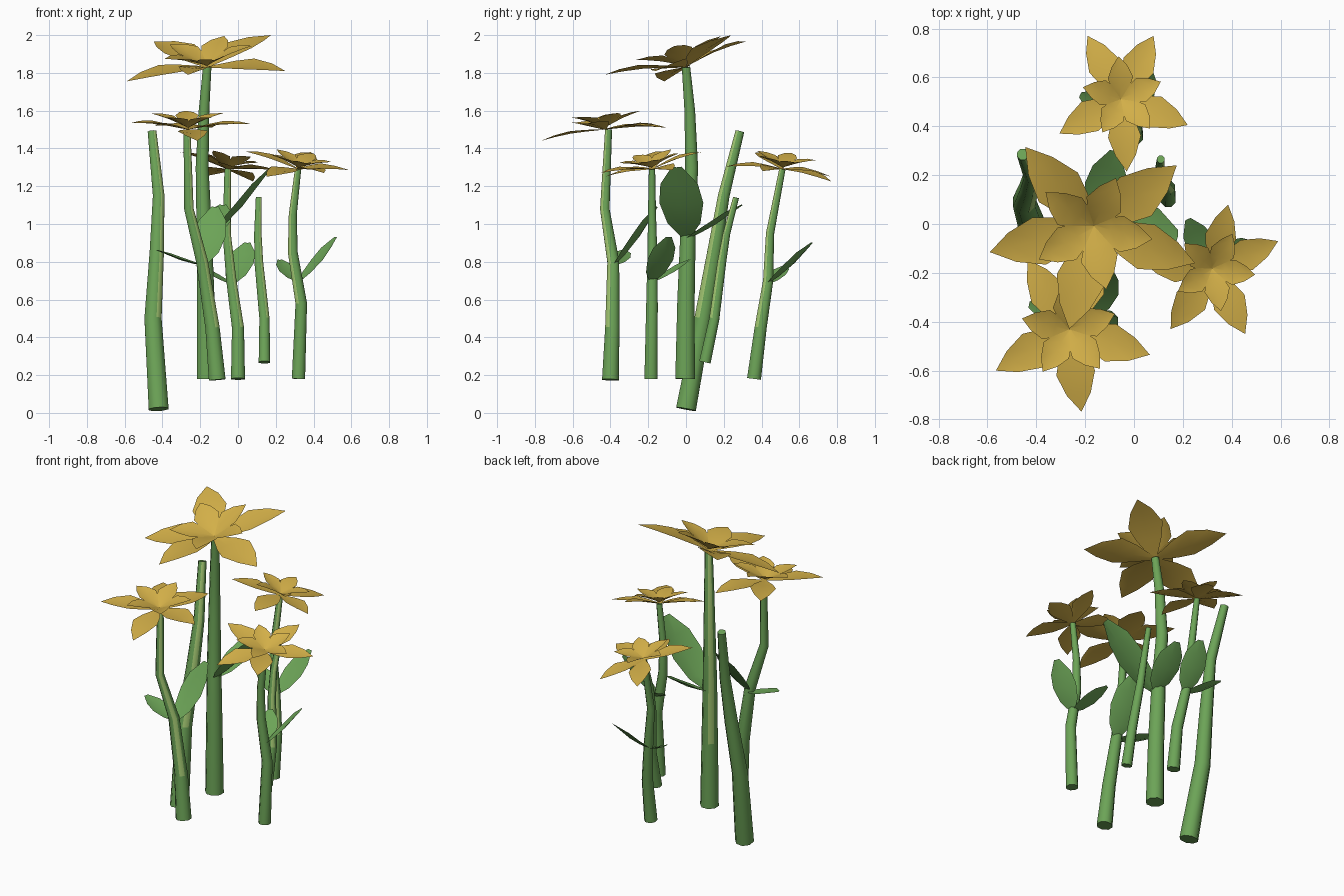
import bpy, bmesh, math
from mathutils import Vector as V

if "Cube" in bpy.data.objects:
    bpy.data.objects.remove(bpy.data.objects["Cube"])


def material(name, rgb):
    m = bpy.data.materials.new(name)
    m.diffuse_color = (*rgb, 1)
    m.use_nodes = True
    m.node_tree.nodes["Principled BSDF"].inputs["Base Color"].default_value = m.diffuse_color
    return m


GREEN = material("stem green", (0.15, 0.37, 0.095))
LIGHT = material("light green", (0.37, 0.58, 0.17))
YELLOW = material("petal yellow", (0.65, 0.43, 0.065))


def finish(bm, name, mats, angle):
    me = bpy.data.meshes.new(name)
    bm.to_mesh(me)
    bm.free()
    for m in mats:
        me.materials.append(m)
    me.shade_smooth()
    me.set_sharp_from_angle(angle=math.radians(angle))
    bpy.context.collection.objects.link(bpy.data.objects.new(name, me))


# Tapered stem swept along a path, with a lighter streak down one side
def stem(name, path, r0, r1, streak, sides=8):
    bm = bmesh.new()
    pts = [V(p) for p in path]
    n, rings = len(pts), []
    for i, p in enumerate(pts):
        d = (pts[min(i + 1, n - 1)] - pts[max(i - 1, 0)]).normalized()
        u = V((0, 1, 0)).cross(d).normalized()
        w = d.cross(u)
        r = r0 + (r1 - r0) * i / (n - 1)
        angles = [math.tau * (k + 0.5) / sides for k in range(sides)]
        rings.append([bm.verts.new(p + r * (u * math.cos(a) + w * math.sin(a))) for a in angles])
    for i in range(n - 1):
        for k in range(sides):
            j = (k + 1) % sides
            f = bm.faces.new((rings[i][k], rings[i][j], rings[i + 1][j], rings[i + 1][k]))
            face_angle = math.degrees(math.tau * (k + 1) / sides)
            if i > 0 and abs((face_angle - streak + 180) % 360 - 180) < 20:
                f.material_index = 1
    bm.faces.new(rings[0][::-1])
    bm.faces.new(rings[-1])
    finish(bm, name, [GREEN, LIGHT], 60)


# Creased blade from base to tip; rows are (position, width, lift)
def blade(bm, base, tip, up, width, rows, fold):
    base, along = V(base), V(tip) - V(base)
    side = along.cross(V(up)).normalized()
    nrm = side.cross(along).normalized()
    prev = None
    for t, w, lift in rows:
        c = base + along * t + nrm * lift * along.length
        half = side * w * width / 2
        rise = nrm * fold * w * width
        row = [bm.verts.new(q) for q in ((c - half + rise, c, c + half + rise) if w else (c,))]
        if prev:
            if w:
                for k in (0, 1):
                    bm.faces.new((prev[k], prev[k + 1], row[k + 1], row[k]))
            else:
                for k in (0, 1):
                    bm.faces.new((prev[k], prev[k + 1], row[0]))
        prev = row


PETAL = [(0, 0.12, 0), (0.3, 0.72, 0.02), (0.52, 1, 0.03), (0.78, 0.62, 0.02), (1, 0, 0)]
LEAF = [(0, 0.15, 0), (0.22, 0.75, -0.03), (0.5, 1, -0.04), (0.75, 0.85, -0.02), (1, 0.22, 0)]


# Flower head: five long outer petals and five short raised inner ones
def flower(name, centre, up, tips, inner_r, start):
    bm = bmesh.new()
    c, n = V(centre), V(up).normalized()
    for tip in tips:
        blade(bm, c, tip, n, (V(tip) - c).length * 0.46, PETAL, 0.08)
    for k in range(5):
        a = math.radians(start + 72 * k)
        d = V((math.cos(a), math.sin(a), 0))
        d = (d - n * d.dot(n)).normalized()
        blade(bm, c + n * 0.01, c + d * inner_r + n * inner_r * 0.4, n, inner_r * 0.62, PETAL, 0.12)
    finish(bm, name, [YELLOW], 30)


def leaves(name, base, tips):
    bm = bmesh.new()
    for tip in tips:
        blade(bm, base, tip, (0, 0, 1), (V(tip) - V(base)).length * 0.46, LEAF, 0.1)
    finish(bm, name, [GREEN], 30)


# Stems
stem("bare_tall_stem", [(-.42, 0, .02), (-.45, .09, .5), (-.43, .15, .85), (-.42, .2, 1.15),
                        (-.455, .285, 1.49)], .057, .025, 315)
stem("bare_short_stem", [(.14, .1, .268), (.14, .15, .5), (.11, .19, .8), (.105, .215, .95),
                         (.11, .265, 1.14)], .033, .017, 315)
stem("tall_flower_stem", [(-.165, -.005, .18), (-.17, 0, .6), (-.18, .012, 1.0), (-.19, .03, 1.3),
                          (-.18, .02, 1.6), (-.163, 0, 1.83)], .056, .024, 135)
stem("front_flower_stem", [(-.11, -.4, .175), (-.135, -.39, .45), (-.19, -.385, .8),
                           (-.26, -.43, 1.08), (-.27, -.41, 1.5)], .048, .02, 315)
stem("back_flower_stem", [(0, .36, .18), (0, .395, .45), (-.035, .435, .7), (-.06, .445, .95),
                          (-.055, .51, 1.29)], .04, .018, 315)
stem("right_flower_stem", [(.32, -.185, .18), (.335, -.18, .58), (.29, -.178, .85),
                           (.29, -.18, 1.05), (.318, -.18, 1.29)], .038, .018, 225)

# Flower heads
flower("tall_flower", (-.163, -.005, 1.83), (-.1, -.27, 1),
       [(.175, .24, 2.0), (-.445, .315, 1.965), (-.59, -.115, 1.755), (-.265, -.43, 1.79),
        (.25, -.16, 1.81)], .25, 66)
flower("front_flower", (-.265, -.43, 1.5), (0, -.1, 1),
       [(-.435, -.145, 1.52), (-.565, -.6, 1.535), (-.215, -.768, 1.44), (.065, -.535, 1.53),
        (-.14, -.1, 1.51)], .2, 93)
flower("back_flower", (-.055, .51, 1.29), (.15, .13, 1),
       [(-.19, .77, 1.25), (-.305, .37, 1.38), (-.03, .215, 1.305), (.22, .405, 1.28),
        (.08, .77, 1.225)], .17, 95)
flower("right_flower", (.318, -.18, 1.29), (.15, -.18, 1),
       [(.385, .08, 1.38), (.035, -.155, 1.385), (.15, -.43, 1.25), (.455, -.45, 1.27),
        (.59, -.07, 1.285)], .17, 65)

# Leaf pairs, one large and one small on each flowering stem
leaves("tall_leaves", (-.16, 0, .92), [(.18, -.05, 1.3), (-.08, .3, 1.1)])
leaves("front_leaves", (-.18, -.38, .78), [(-.12, -.15, 1.09), (-.43, -.33, .86)])
leaves("back_leaves", (-.03, .43, .68), [(.05, .67, .9), (-.22, .53, .78)])
leaves("right_leaves", (.32, -.18, .69), [(.52, -.09, .93), (.22, .02, .81)])
